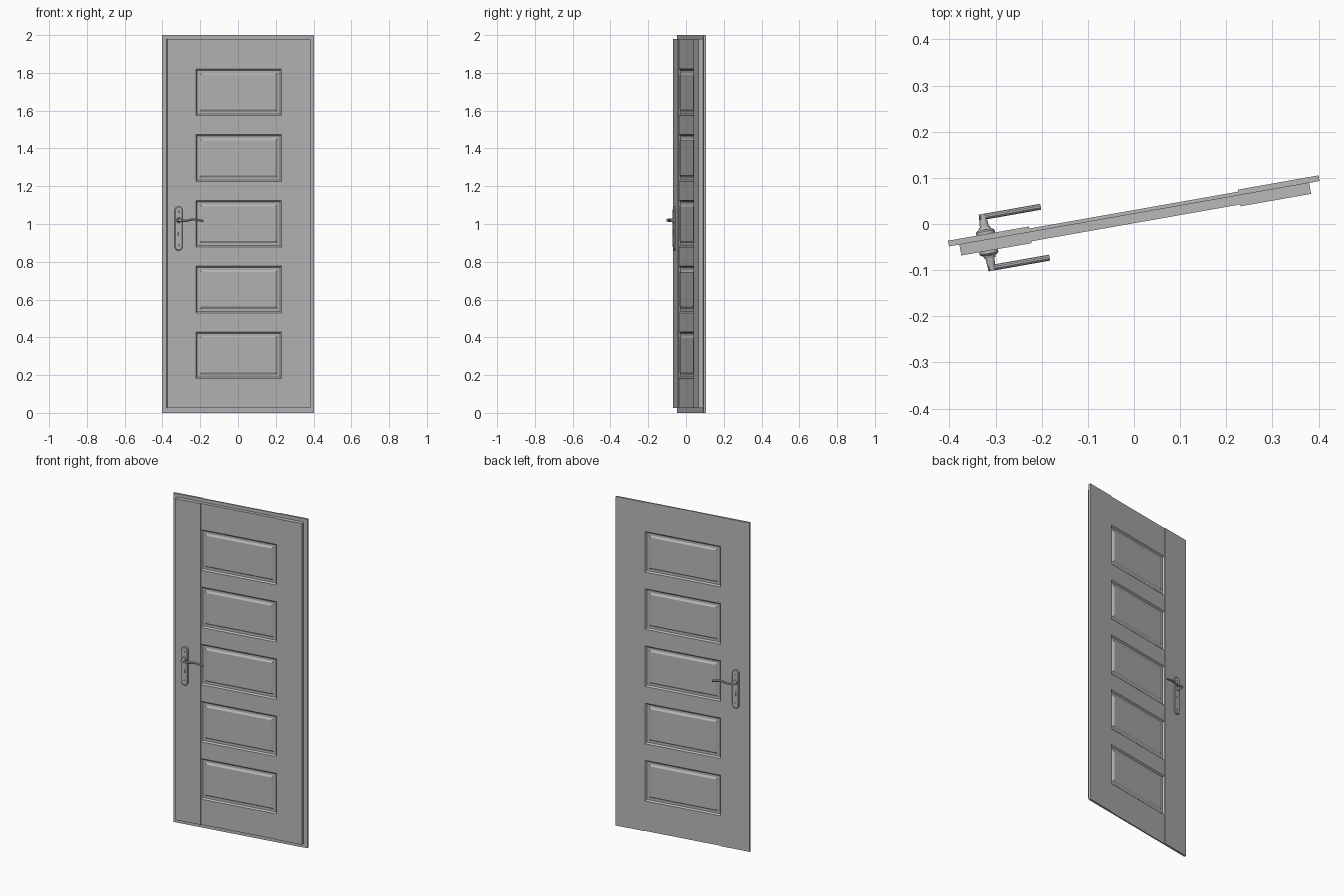
import bpy, bmesh, math
from mathutils import Matrix, Vector

cube = bpy.data.objects.get("Cube")
if cube:
    bpy.data.objects.remove(cube, do_unlink=True)

# Single grey for the whole door
grey = bpy.data.materials.new("plain grey")
grey.use_nodes = True
GREY = (0.48, 0.48, 0.48, 1)
grey.diffuse_color = GREY
grey.node_tree.nodes["Principled BSDF"].inputs["Base Color"].default_value = GREY

# The leaf stands ajar: local x runs along the leaf, local y through it
PLACE = Matrix.Rotation(math.radians(10), 4, 'Z') @ Matrix.Translation((0.0045, 0.016, 0))

LIP, FACE, STILE = 0.408, 0.385, 0.23      # half widths
BACK, SEAM, FRONT = 0.0183, 0.0058, -0.0183  # depths
MID_BACK, MID_FRONT = 0.0138, -0.0143       # recessed middle section
LOW, HIGH, TOP = 0.027, 1.98, 2.0
PITCH, HALF = 0.348, 0.1235                 # panel spacing and half height


def add_mesh(name, mesh, smooth=False):
    mesh.materials.clear()
    mesh.materials.append(grey)
    ob = bpy.data.objects.new(name, mesh)
    bpy.context.collection.objects.link(ob)
    ob.matrix_world = PLACE
    if smooth:
        bpy.ops.object.select_all(action='DESELECT')
        ob.select_set(True)
        bpy.context.view_layer.objects.active = ob
        bpy.ops.object.shade_smooth_by_angle(angle=math.radians(35))
    return ob


def finish(name, bm, smooth=False):
    bmesh.ops.recalc_face_normals(bm, faces=bm.faces)
    mesh = bpy.data.meshes.new(name)
    bm.to_mesh(mesh)
    bm.free()
    return add_mesh(name, mesh, smooth)


def box(name, x0, x1, y0, y1, z0, z1):
    bm = bmesh.new()
    size = Matrix.Diagonal((x1 - x0, y1 - y0, z1 - z0, 1))
    mid = Matrix.Translation(((x0 + x1) / 2, (y0 + y1) / 2, (z0 + z1) / 2))
    bmesh.ops.create_cube(bm, size=1, matrix=mid @ size)
    return finish(name, bm)


def raised_panel(name, zc):
    """Closed panel: moulded groove and raised field on both faces."""
    bm = bmesh.new()
    profile = [(0, 0), (0.008, 0.008), (0.021, 0.008), (0.032, 0.001)]
    outer = []
    for y, into in ((MID_FRONT, 1), (MID_BACK, -1)):
        rings = []
        for inset, depth in profile:
            w, h = STILE - inset, HALF - inset
            rings.append([bm.verts.new((sx * w, y + into * depth, zc + sz * h))
                          for sx, sz in ((-1, -1), (1, -1), (1, 1), (-1, 1))])
        for a, b in zip(rings, rings[1:]):
            for i in range(4):
                j = (i + 1) % 4
                bm.faces.new((a[i], a[j], b[j], b[i]))
        bm.faces.new(rings[-1])
        outer.append(rings[0])
    for i in range(4):
        j = (i + 1) % 4
        bm.faces.new((outer[0][i], outer[0][j], outer[1][j], outer[1][i]))
    return finish(name, bm)


# Stiles with their rebated back lips
for side, tag in ((-1, "right"), (1, "left")):
    a, b = sorted((side * STILE, side * FACE))
    box(tag + "_stile", a, b, FRONT, SEAM, LOW, HIGH)
    a, b = sorted((side * STILE, side * LIP))
    box(tag + "_stile_lip", a, b, SEAM, BACK, 0, TOP)

# Top and bottom lips of the middle section
box("bottom_lip", -STILE, STILE, SEAM, MID_BACK, 0, LOW)
box("top_lip", -STILE, STILE, SEAM, MID_BACK, HIGH, TOP)

# Panels with rails between them
centres = [1.0015 + PITCH * (i - 2) for i in range(5)]
edges = [LOW] + [e for c in centres for e in (c - HALF, c + HALF)] + [HIGH]
for i, c in enumerate(centres):
    raised_panel(f"panel_{i + 1}", c)
for i in range(0, len(edges), 2):
    box(f"rail_{i // 2 + 1}", -STILE, STILE, MID_FRONT, MID_BACK, edges[i], edges[i + 1])

# Handle sets on both faces
HX, HZ = -0.325, 1.02


def cone(name, s, z, r1, r2, d0, d1, segments=20):
    """Round part whose axis points out of face s, from depth d0 to d1."""
    bm = bmesh.new()
    turn = Matrix.Rotation(-s * math.pi / 2, 4, 'X')
    mid = Matrix.Translation((HX, s * (d0 + d1) / 2, z))
    bmesh.ops.create_cone(bm, cap_ends=True, segments=segments, radius1=r1,
                          radius2=r2, depth=d1 - d0, matrix=mid @ turn)
    return finish(name, bm, True)


def backplate(name, s):
    """Round-ended plate with a chamfered rim."""
    bm = bmesh.new()
    z0, z1, n = 0.88, 1.073, 10
    rings = []
    for r, d in ((0.0205, BACK), (0.0205, BACK + 0.006), (0.017, BACK + 0.0095)):
        ring = []
        for zc, start in ((z1, 0), (z0, math.pi)):
            for k in range(n + 1):
                t = start + math.pi * k / n
                ring.append(bm.verts.new((HX + r * math.cos(t), s * d, zc + r * math.sin(t))))
        rings.append(ring)
    for a, b in zip(rings, rings[1:]):
        for i in range(len(a)):
            j = (i + 1) % len(a)
            bm.faces.new((a[i], a[j], b[j], b[i]))
    bm.faces.new(rings[0])
    bm.faces.new(rings[-1])
    return finish(name, bm, True)


def lever(name, s):
    """Gently waved grip swept along a curve."""
    cu = bpy.data.curves.new(name + "_path", 'CURVE')
    cu.dimensions = '3D'
    cu.bevel_depth = 0.0065
    cu.bevel_resolution = 3
    cu.use_fill_caps = True
    cu.resolution_u = 6
    sp = cu.splines.new('BEZIER')
    path = [(-0.007, 0.002), (0.03, -0.003), (0.07, 0.004), (0.127, -0.004)]
    sp.bezier_points.add(len(path) - 1)
    for p, (dx, dz) in zip(sp.bezier_points, path):
        p.co = Vector((HX + dx, s * 0.056, HZ + dz))
        p.handle_left_type = p.handle_right_type = 'AUTO'
    temp = bpy.data.objects.new(name + "_path", cu)
    bpy.context.collection.objects.link(temp)
    bpy.context.view_layer.update()
    deps = bpy.context.evaluated_depsgraph_get()
    mesh = bpy.data.meshes.new_from_object(temp.evaluated_get(deps))
    bpy.data.objects.remove(temp, do_unlink=True)
    return add_mesh(name, mesh, True)


for s, tag in ((-1, "front"), (1, "back")):
    rim = BACK + 0.0095
    backplate(tag + "_handle_plate", s)
    cone(tag + "_handle_collar", s, HZ, 0.0145, 0.012, rim, rim + 0.006)
    cone(tag + "_handle_neck", s, HZ, 0.010, 0.0075, rim + 0.006, 0.0625)
    lever(tag + "_handle_lever", s)
    cone(tag + "_lock_cylinder", s, 0.965, 0.008, 0.008, rim, rim + 0.002)
    box(tag + "_lock_slot", HX - 0.003, HX + 0.003, *sorted((s * rim, s * (rim + 0.002))),
        0.938, 0.958)
    for z, end in ((1.066, "top"), (0.888, "bottom")):
        cone(f"{tag}_{end}_screw", s, z, 0.005, 0.004, rim, rim + 0.0015, 12)
